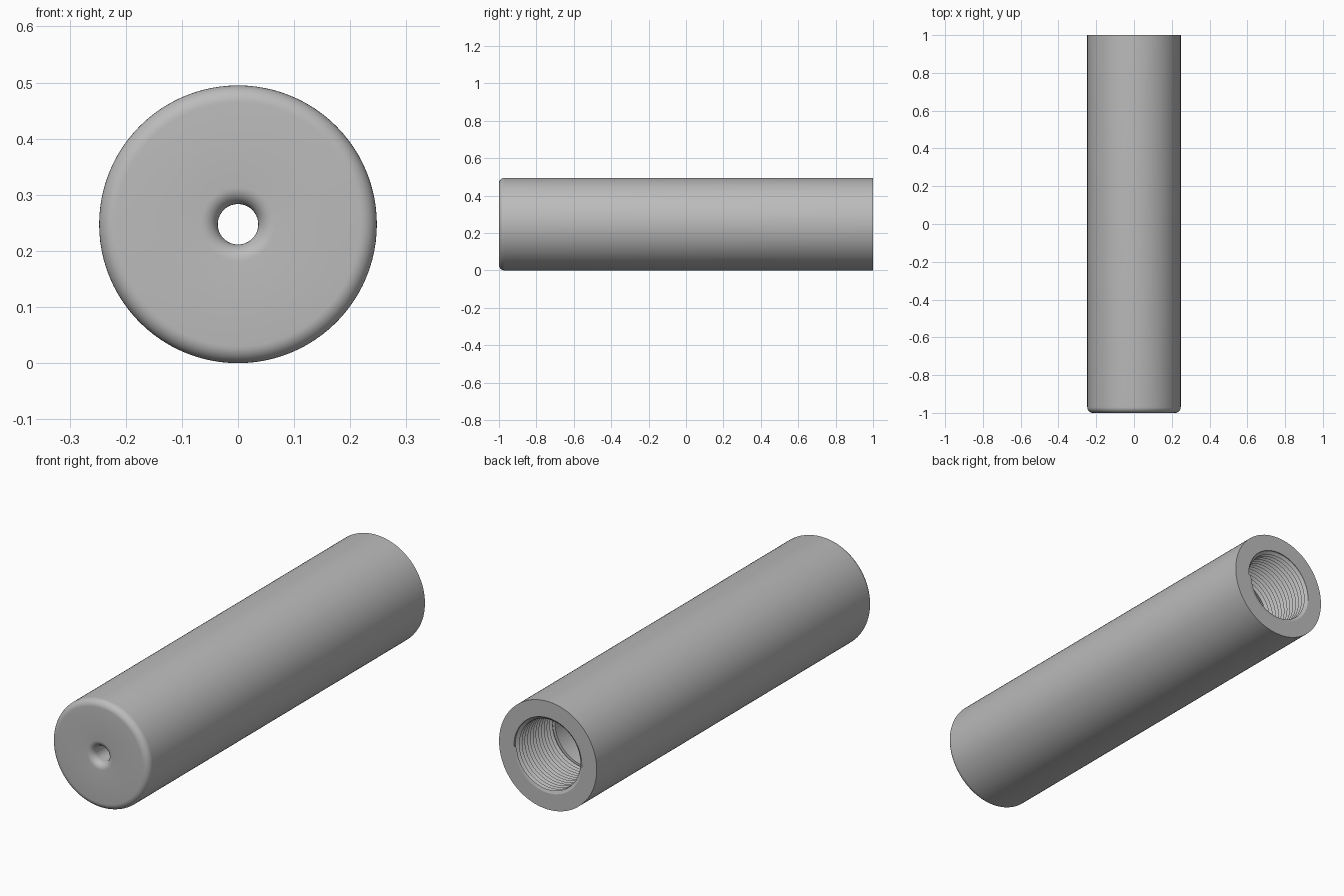
import bpy, bmesh
from math import sin, cos, pi, radians

cube = bpy.data.objects.get("Cube")
if cube:
    bpy.data.objects.remove(cube)

SEG = 96
R = 0.2475            # outer radius, also height of the axis
BORE = 0.16           # smooth chamber radius
MAJOR, MINOR = 0.172, 0.158
THREAD_START, BACK = 0.72, 1.0
PITCH = 0.02
HOLE, FILLET, WALL = 0.036, 0.03, 0.1

grey = bpy.data.materials.new("satin grey")
grey.use_nodes = True
colour = (0.5, 0.5, 0.5, 1)
grey.diffuse_color = colour
grey.node_tree.nodes["Principled BSDF"].inputs["Base Color"].default_value = colour


def around(r, y, a):
    return (r * cos(a), y, R + r * sin(a))


def finish(bm, name):
    mesh = bpy.data.meshes.new(name)
    bm.to_mesh(mesh)
    bm.free()
    obj = bpy.data.objects.new(name, mesh)
    bpy.context.collection.objects.link(obj)
    mesh.materials.append(grey)
    bpy.ops.object.select_all(action='DESELECT')
    obj.select_set(True)
    bpy.context.view_layer.objects.active = obj
    bpy.ops.object.shade_smooth_by_angle(angle=radians(35))
    return obj


def fillet(r, y, start, end, steps=8):
    """Quarter-round profile points centred on (r, y)."""
    angles = [start + (end - start) * i / steps for i in range(steps + 1)]
    return [(r + FILLET * cos(a), y + FILLET * sin(a)) for a in angles]


# Tube: chamber, front wall, rounded centre hole, rounded rim, outer wall, back face
profile = [(MAJOR, THREAD_START), (BORE, THREAD_START), (BORE, -1 + WALL), (HOLE, -1 + WALL)]
profile += fillet(HOLE + FILLET, -1 + FILLET, pi, 1.5 * pi)
profile += fillet(R - FILLET, -1 + FILLET, 1.5 * pi, 2 * pi)
profile += [(R, BACK), (MAJOR, BACK)]
bm = bmesh.new()
rings = [[bm.verts.new(around(r, y, 2 * pi * j / SEG)) for j in range(SEG)] for r, y in profile]
for a, b in zip(rings, rings[1:]):
    for j in range(SEG):
        k = (j + 1) % SEG
        bm.faces.new((a[j], a[k], b[k], b[j]))
# The hollow is closed off by the thread, so the front face fixes the winding
bm.normal_update()
outer = max(bm.faces, key=lambda f: f.calc_center_median().z)
if outer.normal.z < 0:
    bmesh.ops.reverse_faces(bm, faces=bm.faces[:])
finish(bm, "tube_body")

# Internal screw thread: crest and root helices trimmed flush at both ends
bm = bmesh.new()
turns = round((BACK - THREAD_START) / PITCH) + 2


def helix(radius, offset):
    verts = []
    for i in range(turns * SEG + 1):
        y = THREAD_START + PITCH * (i / SEG - 1 + offset)
        inside = THREAD_START < y < BACK
        y = min(max(y, THREAD_START), BACK)
        verts.append(bm.verts.new(around(radius if inside else MAJOR, y, 2 * pi * i / SEG)))
    return verts


crest, root = helix(MINOR, 0), helix(MAJOR, 0.5)
for i in range(turns * SEG):
    bm.faces.new((crest[i], crest[i + 1], root[i + 1], root[i]))
    if i + 1 + SEG < len(crest):
        bm.faces.new((root[i], root[i + 1], crest[i + 1 + SEG], crest[i + SEG]))
bmesh.ops.remove_doubles(bm, verts=bm.verts[:], dist=0.00001)
bmesh.ops.dissolve_degenerate(bm, edges=bm.edges[:], dist=0.00001)
bm.normal_update()
flip = []
for f in bm.faces:
    c = f.calc_center_median()
    if f.normal.x * c.x + f.normal.z * (c.z - R) > 0:
        flip.append(f)
bmesh.ops.reverse_faces(bm, faces=flip)
finish(bm, "internal_thread")
